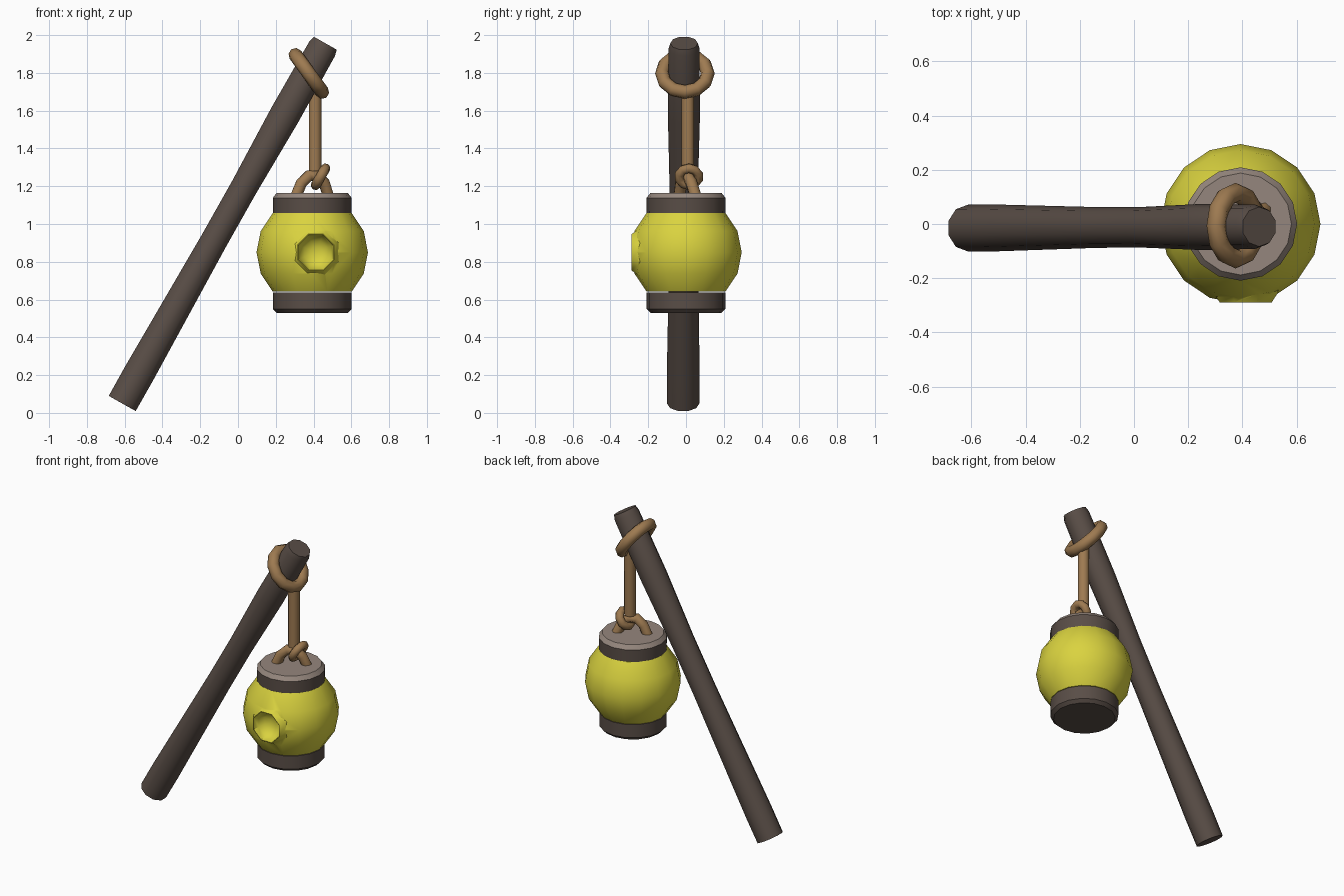
import bpy, bmesh, math
from mathutils import Vector, Matrix

if "Cube" in bpy.data.objects:
    bpy.data.objects.remove(bpy.data.objects["Cube"])


def material(name, rgb):
    m = bpy.data.materials.new(name)
    m.diffuse_color = (*rgb, 1)
    m.use_nodes = True
    m.node_tree.nodes["Principled BSDF"].inputs["Base Color"].default_value = m.diffuse_color
    return m


WOOD = material("dark wood", (0.10, 0.075, 0.062))
LID = material("pale lid", (0.30, 0.24, 0.205))
ROPE = material("tan rope", (0.34, 0.195, 0.082))
YELLOW = material("yellow shell", (0.70, 0.65, 0.05))


def finish(name, bm, mats, angle=40):
    bmesh.ops.recalc_face_normals(bm, faces=bm.faces)
    me = bpy.data.meshes.new(name)
    bm.to_mesh(me)
    bm.free()
    ob = bpy.data.objects.new(name, me)
    bpy.context.collection.objects.link(ob)
    for m in mats:
        me.materials.append(m)
    bpy.ops.object.select_all(action='DESELECT')
    ob.select_set(True)
    bpy.context.view_layer.objects.active = ob
    bpy.ops.object.shade_smooth_by_angle(angle=math.radians(angle))
    return ob


def skin(bm, rings, closed=False):
    """Bridge equal-sized rings of points; cap the ends unless closed."""
    vs = [[bm.verts.new(p) for p in r] for r in rings]
    n = len(vs[0])
    for a, b in zip(vs, vs[1:] + (vs[:1] if closed else [])):
        for i in range(n):
            bm.faces.new((a[i], a[(i + 1) % n], b[(i + 1) % n], b[i]))
    if not closed:
        bm.faces.new(vs[0])
        bm.faces.new(vs[-1])


def tube(name, pts, radii, sides, mat, closed=False):
    pts = [Vector(p) for p in pts]
    n, rings = len(pts), []
    for i, p in enumerate(pts):
        if closed:
            t = pts[(i + 1) % n] - pts[i - 1]
        else:
            t = pts[min(i + 1, n - 1)] - pts[max(i - 1, 0)]
        t.normalize()
        ref = Vector((0, 1, 0)) if abs(t.y) < 0.9 else Vector((1, 0, 0))
        u = t.cross(ref).normalized()
        v = t.cross(u)
        rings.append([p + radii[i] * (u * math.cos(a) + v * math.sin(a))
                      for a in (2 * math.pi * (k + 0.5) / sides for k in range(sides))])
    bm = bmesh.new()
    skin(bm, rings, closed)
    return finish(name, bm, [mat], 50)


def ring(name, centre, normal, major, minor, segs, sides):
    rot = Vector((0, 0, 1)).rotation_difference(Vector(normal)).to_matrix()
    rings = []
    for i in range(segs):
        a = 2 * math.pi * i / segs
        rings.append([Vector(centre) + rot @ Vector((
            math.cos(a) * (major + minor * math.cos(b)),
            math.sin(a) * (major + minor * math.cos(b)),
            minor * math.sin(b))) for b in (2 * math.pi * k / sides for k in range(sides))])
    bm = bmesh.new()
    skin(bm, rings, True)
    return finish(name, bm, [ROPE], 80)


CX = 0.393


def lathe_bm(profile, sides=16):
    bm = bmesh.new()
    skin(bm, [[(CX + r * math.cos(2 * math.pi * k / sides),
                r * math.sin(2 * math.pi * k / sides), z) for k in range(sides)]
              for r, z in profile])
    return bm


# Leaning pole, slightly waisted in the middle
low, high = Vector((-0.613, -0.015, 0.05)), Vector((0.462, -0.01, 1.957))
steps = [(0, 0.086), (0.08, 0.087), (0.45, 0.075), (0.6, 0.075), (0.8, 0.085),
         (0.985, 0.082), (1, 0.073)]
tube("pole", [low.lerp(high, t) for t, _ in steps], [r for _, r in steps], 10, WOOD)

# Round lantern shell
shell = finish("lantern_shell", lathe_bm(
    [(0.295 * math.cos(a), 0.85 + 0.295 * math.sin(a))
     for a in (math.radians(22.5 * k) for k in range(-2, 3))]), [YELLOW], 45)

# Raised lip and scooped hollow on the front of the shell
HOLE = Vector((0.412, 0, 0.85))
bm = bmesh.new()
skin(bm, [[(HOLE.x + r * math.cos(a), y, HOLE.z + r * math.sin(a))
           for a in (math.pi / 4 * (k + 0.5) for k in range(8))]
          for r, y in ((0.135, -0.22), (0.128, -0.255), (0.104, -0.289))])
lip = finish("lip_helper", bm, [YELLOW])
bm = bmesh.new()
skin(bm, [[(HOLE.x + r * math.cos(a), y, HOLE.z + r * math.sin(a))
           for a in (math.pi / 4 * (k + 0.5) for k in range(8))]
          for r, y in ((0.11, -0.36), (0.101, -0.288), (0.09, -0.25),
                       (0.065, -0.222), (0.03, -0.207))])
scoop = finish("scoop_helper", bm, [YELLOW])
for helper, op in ((lip, 'UNION'), (scoop, 'DIFFERENCE')):
    mod = shell.modifiers.new(op.lower(), 'BOOLEAN')
    mod.operation, mod.object, mod.solver = op, helper, 'EXACT'
    bpy.ops.object.select_all(action='DESELECT')
    shell.select_set(True)
    bpy.context.view_layer.objects.active = shell
    bpy.ops.object.modifier_apply(modifier=mod.name)
for helper in (lip, scoop):
    bpy.data.objects.remove(helper)

# Collars at the top and bottom, the top one with a pale lid
top = finish("top_collar", lathe_bm(
    [(0.208, 1.055), (0.209, 1.138), (0.188, 1.165)]), [WOOD, LID], 30)
for p in top.data.polygons:
    p.material_index = int(p.normal.z > 0.4)
finish("bottom_collar", lathe_bm(
    [(0.188, 0.53), (0.208, 0.55), (0.208, 0.638)]), [WOOD], 30)

# Rope: loop on the pole, hanging cord, handle on the lid and loop through it
ring("pole_loop", (0.375, -0.006, 1.797), (0.81, 0, 0.585), 0.121, 0.037, 12, 8)
tube("hanging_cord", [(0.408, 0.01, 1.73), (0.408, 0.01, 1.28)], [0.036] * 2, 8, ROPE)
tube("lid_handle", [(0.308, -0.035, 1.15), (0.335, -0.027, 1.215), (0.375, -0.012, 1.255),
                    (0.42, 0.01, 1.255), (0.455, 0.028, 1.22), (0.478, 0.05, 1.15)],
     [0.032] * 6, 8, ROPE)
ring("cord_loop", (0.437, 0.015, 1.25), (0.86, 0, -0.5), 0.052, 0.026, 10, 8)
